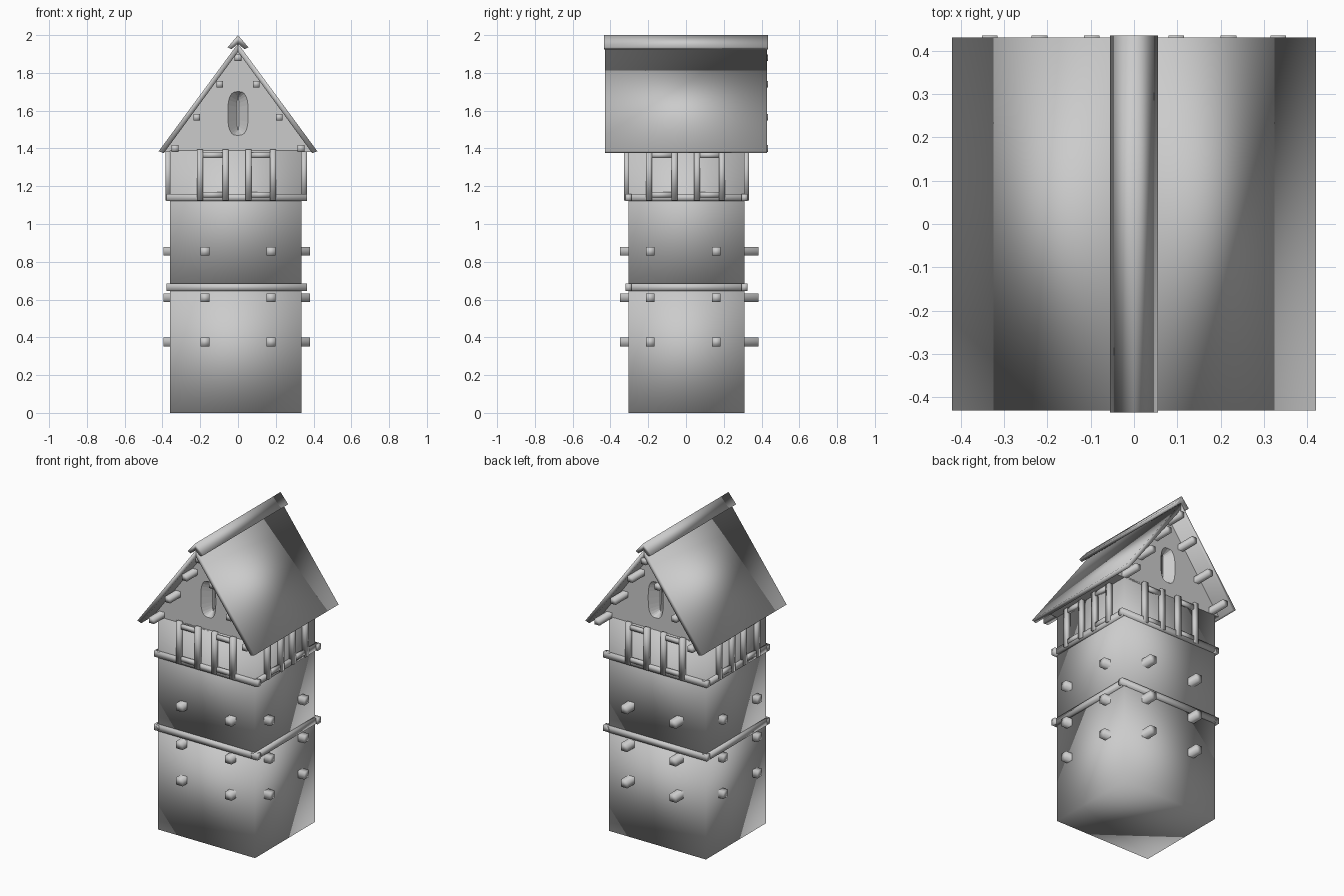
import bpy, bmesh, math

default = bpy.data.objects.get("Cube")
if default:
    bpy.data.objects.remove(default, do_unlink=True)

GREY = (0.6, 0.6, 0.6, 1)
stone = bpy.data.materials.new("plain grey")
stone.use_nodes = True
stone.diffuse_color = GREY
stone.node_tree.nodes["Principled BSDF"].inputs["Base Color"].default_value = GREY


def finish(name, bm, smooth=True):
    bmesh.ops.recalc_face_normals(bm, faces=bm.faces)
    mesh = bpy.data.meshes.new(name)
    bm.to_mesh(mesh)
    bm.free()
    mesh.materials.append(stone)
    for p in mesh.polygons:
        p.use_smooth = smooth
    obj = bpy.data.objects.new(name, mesh)
    bpy.context.scene.collection.objects.link(obj)
    return obj


def box(name, x, y, z):
    """Softly shaded box from (low, high) ranges."""
    bm = bmesh.new()
    for v in bmesh.ops.create_cube(bm, size=1)["verts"]:
        v.co = [r[0] if c < 0 else r[1] for c, r in zip(v.co, (x, y, z))]
    return finish(name, bm)


def prism(name, profile, y0, y1, smooth=True):
    """Extrude an (x, z) profile along y."""
    bm = bmesh.new()
    face = bm.faces.new([bm.verts.new((x, y0, z)) for x, z in profile])
    new = bmesh.ops.extrude_face_region(bm, geom=[face])["geom"]
    for v in new:
        if isinstance(v, bmesh.types.BMVert):
            v.co.y = y1
    return finish(name, bm, smooth)


def around(c, r):
    return (c - r, c + r)


# Square tower body
X0, X1, Y0, Y1 = -0.36, 0.335, -0.304, 0.31
box("tower_body", (X0, X1), (Y0, Y1), (0, 0.665))
box("upper_body", (X0, X1), (Y0, Y1), (0.665, 1.39))

# Floor bands
for level, z in (("lower", 0.665), ("upper", 1.14)):
    zr = around(z, 0.019)
    for side, y in (("front", Y0), ("back", Y1)):
        box(f"{level}_{side}_band", (X0 - 0.018, X1 + 0.03), around(y, 0.016), zr)
    for side, x in (("right", X0), ("left", X1)):
        box(f"{level}_{side}_band", around(x, 0.018), (Y0 - 0.016, Y1 + 0.016), zr)

# Floor beams poking through the walls
for i, z in enumerate((0.375, 0.61, 0.855)):
    zr = around(z, 0.023)
    for x in (-0.175, 0.175):
        box(f"long_beam_{i}", around(x, 0.023), (-0.35, 0.385), zr)
    for y in (-0.19, 0.16):
        box(f"cross_beam_{i}", (-0.395, 0.38), around(y, 0.023), zr)

# Paired window posts with head rails and sills on all four walls
for pair in ((-0.2, -0.066), (0.055, 0.186)):
    span = (pair[0], pair[1])
    for y in (Y0 - 0.008, Y1 + 0.008):
        for c in pair:
            box("window_post", around(c, 0.016), around(y, 0.016), (1.125, 1.395))
        for z in (1.155, 1.365):
            box("window_rail", span, around(y, 0.01), around(z, 0.014))
    for x in (X0 - 0.01, X1 + 0.015):
        for c in pair:
            box("window_post", around(x, 0.014), around(c + 0.004, 0.016), (1.125, 1.395))
        for z in (1.155, 1.365):
            box("window_rail", around(x, 0.01), span, around(z, 0.014))

# Gabled attic
attic = prism("attic", [(-0.39, 1.38), (0.39, 1.38), (0, 1.92)], Y0, Y1, False)


# Oval loophole splayed in to a narrow slit on each gable
def oval(bm, rx, rz, y, n=24):
    ring = []
    for i in range(n):
        c, s = math.cos(math.tau * i / n), math.sin(math.tau * i / n)
        ring.append(bm.verts.new((math.copysign(abs(c) ** 0.7, c) * rx, y,
                                  1.585 + math.copysign(abs(s) ** 0.7, s) * rz)))
    return ring


bpy.context.view_layer.objects.active = attic
for wall, inward in ((Y0, 1), (Y1, -1)):
    bm = bmesh.new()
    outer = oval(bm, 0.057, 0.118, wall - 0.003 * inward)
    inner = oval(bm, 0.005, 0.09, wall + 0.05 * inward)
    bm.faces.new(outer)
    bm.faces.new(inner)
    for i in range(len(outer)):
        bm.faces.new((outer[i - 1], outer[i], inner[i], inner[i - 1]))
    cutter = finish("loophole_cutter", bm, False)
    cutter.hide_render = True
    cut = attic.modifiers.new("loophole", "BOOLEAN")
    cut.operation, cut.object, cut.solver = "DIFFERENCE", cutter, "EXACT"
    bpy.ops.object.modifier_apply(modifier=cut.name)
    bpy.data.objects.remove(cutter, do_unlink=True)

# Roof slabs, ridge cap and purlins
for side, s in (("left", 1), ("right", -1)):
    prism(f"{side}_roof", [(0, 1.955), (s * 0.42, 1.385), (s * 0.393, 1.375), (0, 1.912)],
          -0.43, 0.43)
    for x, z in ((0.097, 1.74), (0.218, 1.565), (0.333, 1.4)):
        box(f"{side}_purlin", around(s * x, 0.018), (-0.41, 0.435), around(z, 0.018))
box("ridge_purlin", (-0.018, 0.018), (-0.41, 0.435), around(1.88, 0.018))
prism("ridge_cap", [(0, 2), (0.055, 1.935), (0.035, 1.925), (0, 1.955),
                    (-0.035, 1.925), (-0.055, 1.935)], -0.435, 0.435)
